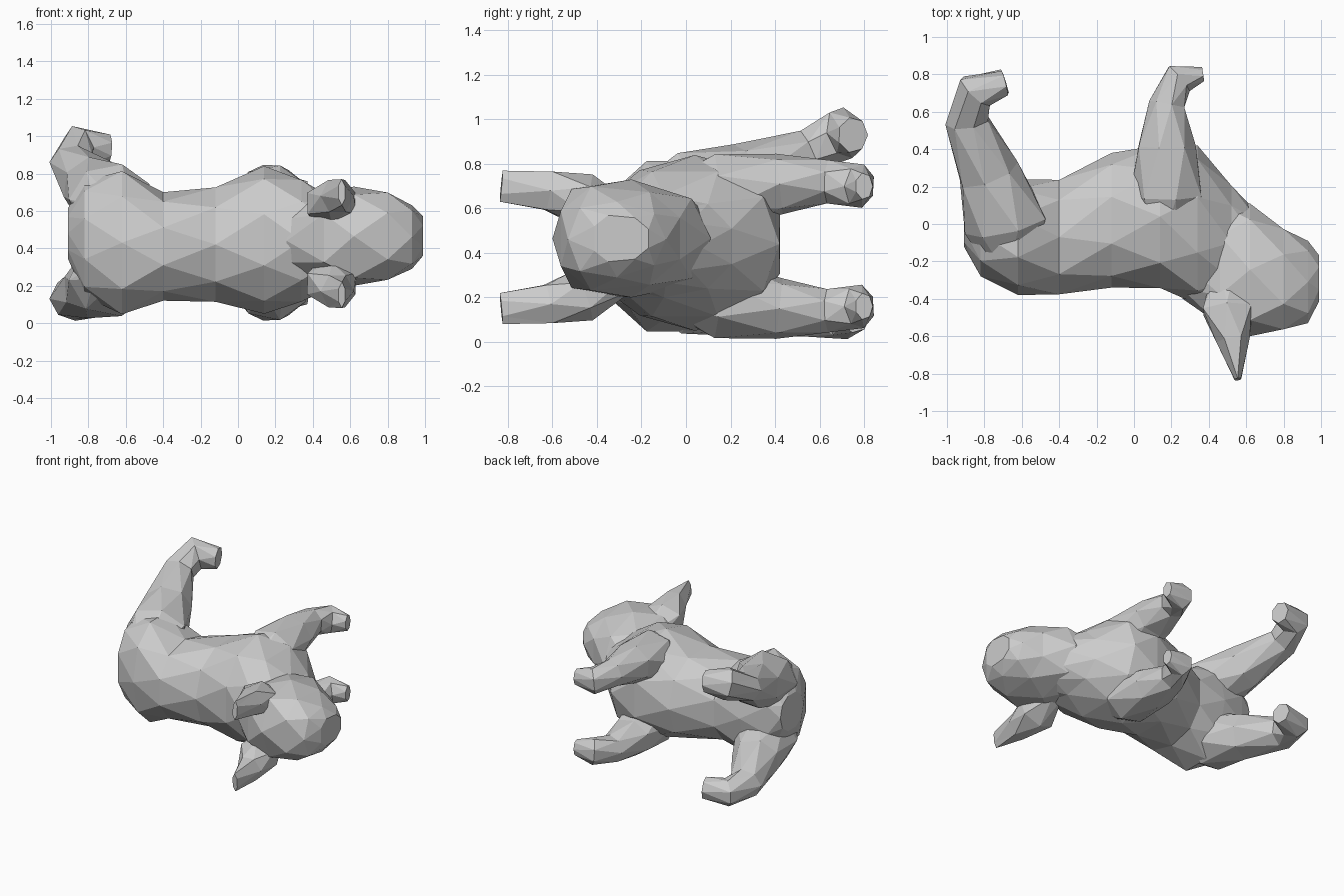
import bpy, bmesh, math
from mathutils import Vector

UP = Vector((0, 0, 1))


def loft(name, stations, sides=8, axis=None, mirror_z=None, square=1.0, taper=0.0):
    """Faceted tube; each station is (x, y, z, half width, half height)."""
    pts = [Vector(s[:3]) for s in stations]
    bulge = lambda v: math.copysign(abs(v) ** square, v)
    bm = bmesh.new()
    rings = []
    for i, s in enumerate(stations):
        t = axis or (pts[min(i + 1, len(pts) - 1)] - pts[max(i - 1, 0)])
        t = Vector(t).normalized()
        side = t.cross(UP).normalized()
        up = side.cross(t)
        # alternate rings turn half a step to give triangular facets
        ring = []
        for k in range(sides):
            a = 2 * math.pi * (k + 0.5 * (i % 2)) / sides
            ca, sa = bulge(math.cos(a)), bulge(math.sin(a)) * (1 + taper * math.cos(a))
            ring.append(bm.verts.new(pts[i] + side * s[3] * ca + up * s[4] * sa))
        rings.append(ring)
    for i in range(len(rings) - 1):
        a, b = rings[i], rings[i + 1]
        for k in range(sides):
            n = (k + 1) % sides
            if i % 2 == 0:
                bm.faces.new((a[k], a[n], b[k]))
                bm.faces.new((a[n], b[n], b[k]))
            else:
                bm.faces.new((a[k], b[n], b[k]))
                bm.faces.new((a[k], a[n], b[n]))
    bm.faces.new(rings[0])
    bm.faces.new(rings[-1])
    if mirror_z is not None:
        for v in bm.verts:
            v.co.z = 2 * mirror_z - v.co.z
    bmesh.ops.recalc_face_normals(bm, faces=bm.faces)
    mesh = bpy.data.meshes.new(name)
    bm.to_mesh(mesh)
    bm.free()
    obj = bpy.data.objects.new(name, mesh)
    bpy.context.collection.objects.link(obj)
    return obj


def spans(rows):
    """Turn (x, ymin, ymax, zmin, zmax) rows into stations along x."""
    return [(x, (a + b) / 2, (c + d) / 2, (b - a) / 2, (d - c) / 2) for x, a, b, c, d in rows]


# torso lying on its side, rump to neck
loft("torso", spans([
    (-0.91, -0.12, 0.16, 0.34, 0.62),
    (-0.82, -0.29, 0.20, 0.14, 0.76),
    (-0.62, -0.38, 0.24, 0.03, 0.83),
    (-0.40, -0.39, 0.25, 0.12, 0.70),
    (-0.12, -0.34, 0.38, 0.10, 0.74),
    (0.14, -0.36, 0.44, 0.05, 0.84),
    (0.34, -0.43, 0.42, 0.10, 0.78),
    (0.52, -0.42, 0.22, 0.20, 0.66),
    (0.66, -0.40, 0.06, 0.26, 0.60)]), sides=10, axis=(1, 0, 0), square=0.9)

# head, wider at the crown than at the throat, with blunt muzzle
loft("head", spans([
    (0.26, -0.40, 0.00, 0.30, 0.58),
    (0.46, -0.56, 0.12, 0.21, 0.70),
    (0.62, -0.60, 0.11, 0.20, 0.73),
    (0.80, -0.58, -0.01, 0.23, 0.70),
    (0.93, -0.53, -0.09, 0.29, 0.63),
    (0.99, -0.42, -0.16, 0.36, 0.57)]), axis=(1, 0, 0), square=0.8, taper=0.15)

# pair of thin-tipped ears
ear = [(0.50, -0.26, 0.55, 0.08, 0.08), (0.50, -0.46, 0.64, 0.15, 0.12),
       (0.53, -0.62, 0.68, 0.09, 0.10), (0.555, -0.83, 0.70, 0.02, 0.07)]
loft("upper_ear", ear, sides=6)
loft("lower_ear", ear, sides=6, mirror_z=0.425)

# hind legs, paws hooked towards the belly
loft("upper_hind_leg", [
    (-0.66, -0.24, 0.60, 0.12, 0.08), (-0.68, 0.00, 0.66, 0.23, 0.20),
    (-0.78, 0.27, 0.74, 0.17, 0.16), (-0.89, 0.55, 0.86, 0.12, 0.10),
    (-0.85, 0.71, 0.94, 0.11, 0.12), (-0.69, 0.75, 0.93, 0.07, 0.08)], sides=7)
loft("lower_hind_leg", [
    (-0.66, -0.24, 0.27, 0.12, 0.08), (-0.68, 0.00, 0.23, 0.23, 0.20),
    (-0.78, 0.27, 0.18, 0.17, 0.16), (-0.89, 0.55, 0.13, 0.12, 0.11),
    (-0.85, 0.71, 0.11, 0.11, 0.10), (-0.69, 0.76, 0.12, 0.07, 0.08)], sides=7)

# front legs, shoulders sunk into the chest
leg = [(0.17, -0.08, 0.62, 0.10, 0.10), (0.18, 0.16, 0.67, 0.20, 0.18),
       (0.17, 0.42, 0.71, 0.16, 0.14), (0.18, 0.64, 0.72, 0.10, 0.10),
       (0.24, 0.78, 0.70, 0.09, 0.10), (0.37, 0.80, 0.70, 0.04, 0.06)]
loft("upper_front_leg", leg, sides=7)
loft("lower_front_leg", leg, sides=7, mirror_z=0.43)
